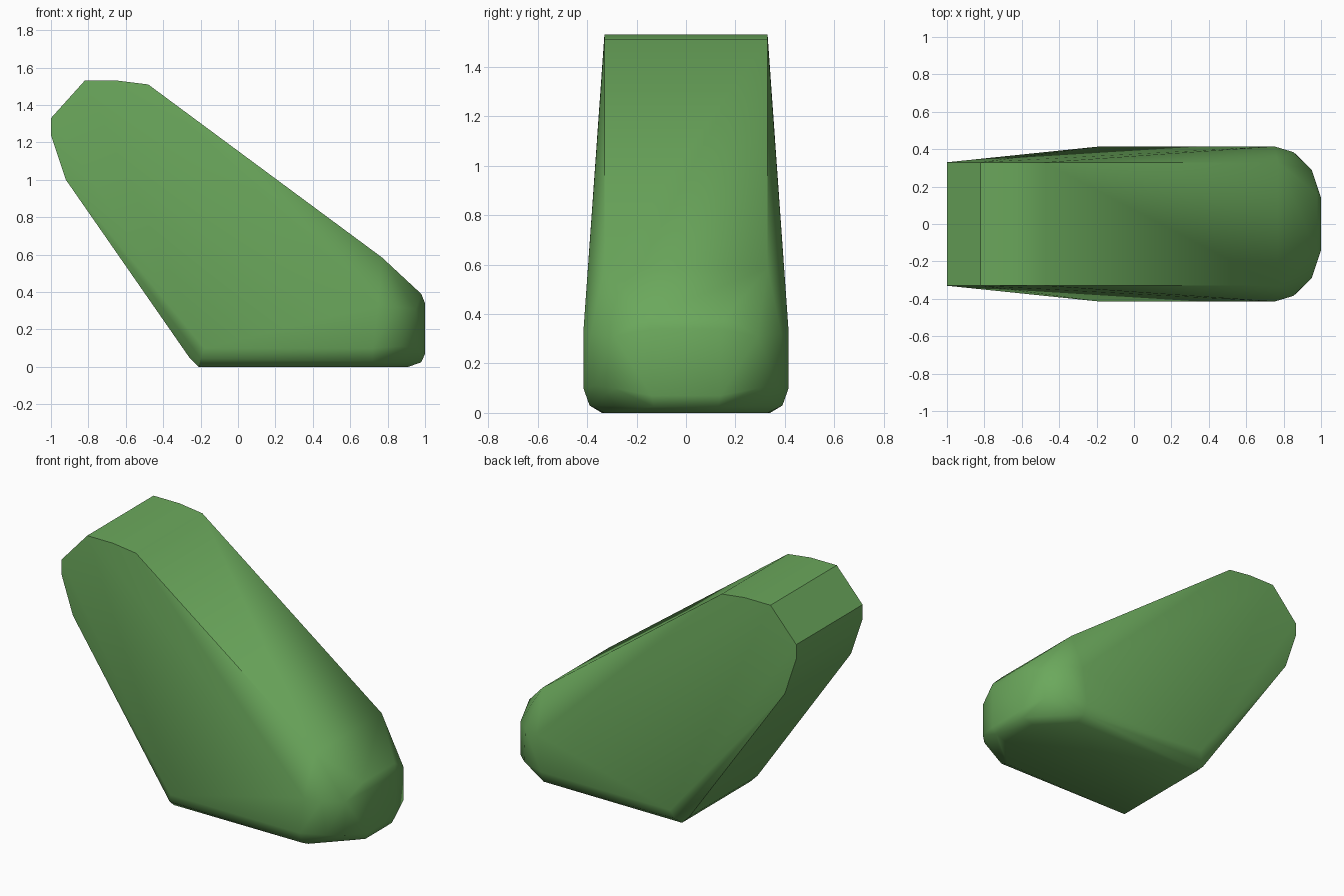
import bpy, bmesh, math

if "Cube" in bpy.data.objects:
    bpy.data.objects.remove(bpy.data.objects["Cube"], do_unlink=True)

# Single flat green
green = bpy.data.materials.new("leaf_green")
green.use_nodes = True
colour = (0.147, 0.393, 0.107, 1)
green.diffuse_color = colour
green.node_tree.nodes["Principled BSDF"].inputs["Base Color"].default_value = colour

# Half-outline rings: (x, half width, z), mirrored across y
upper_end = [(-0.92, 0.33, 1.0), (-1.0, 0.33, 1.24), (-1.0, 0.33, 1.33),
             (-0.82, 0.33, 1.53), (-0.64, 0.33, 1.53), (-0.48, 0.33, 1.51)]
sloping_top = [(-0.25, 0.33, 1.341), (0.77, 0.33, 0.585)]
wide_flanks = [(-0.18, 0.415, 0.10), (0.72, 0.415, 0.10), (0.75, 0.415, 0.33)]
rounded_nose = [(0.85, 0.385, 0.32), (0.87, 0.37, 0.11), (0.95, 0.29, 0.31),
                (0.95, 0.29, 0.10), (0.98, 0.16, 0.39),
                (1.0, 0.14, 0.34), (1.0, 0.14, 0.07), (0.98, 0.13, 0.025)]
foot = [(-0.26, 0.34, 0.05), (-0.20, 0.395, 0.045), (-0.21, 0.34, 0.0),
        (0.72, 0.39, 0.03), (0.72, 0.33, 0.0), (0.91, 0.13, 0.0)]

# Convex solid wrapped around the mirrored outline
bm = bmesh.new()
for x, y, z in upper_end + sloping_top + wide_flanks + rounded_nose + foot:
    for side in (-1, 1):
        bm.verts.new((x, side * y, z))
hull = bmesh.ops.convex_hull(bm, input=bm.verts[:])
spare = {v for v in hull["geom_interior"] + hull["geom_unused"]
         if isinstance(v, bmesh.types.BMVert)}
bmesh.ops.delete(bm, geom=list(spare), context='VERTS')
bmesh.ops.dissolve_limit(bm, angle_limit=math.radians(1),
                         verts=bm.verts[:], edges=bm.edges[:])
bmesh.ops.recalc_face_normals(bm, faces=bm.faces[:])

mesh = bpy.data.meshes.new("wedge_body")
bm.to_mesh(mesh)
bm.free()
mesh.materials.append(green)
body = bpy.data.objects.new("wedge_body", mesh)
bpy.context.collection.objects.link(body)

# Smooth curves, crisp ridges
bpy.ops.object.select_all(action='DESELECT')
body.select_set(True)
bpy.context.view_layer.objects.active = body
bpy.ops.object.shade_smooth_by_angle(angle=math.radians(35))
